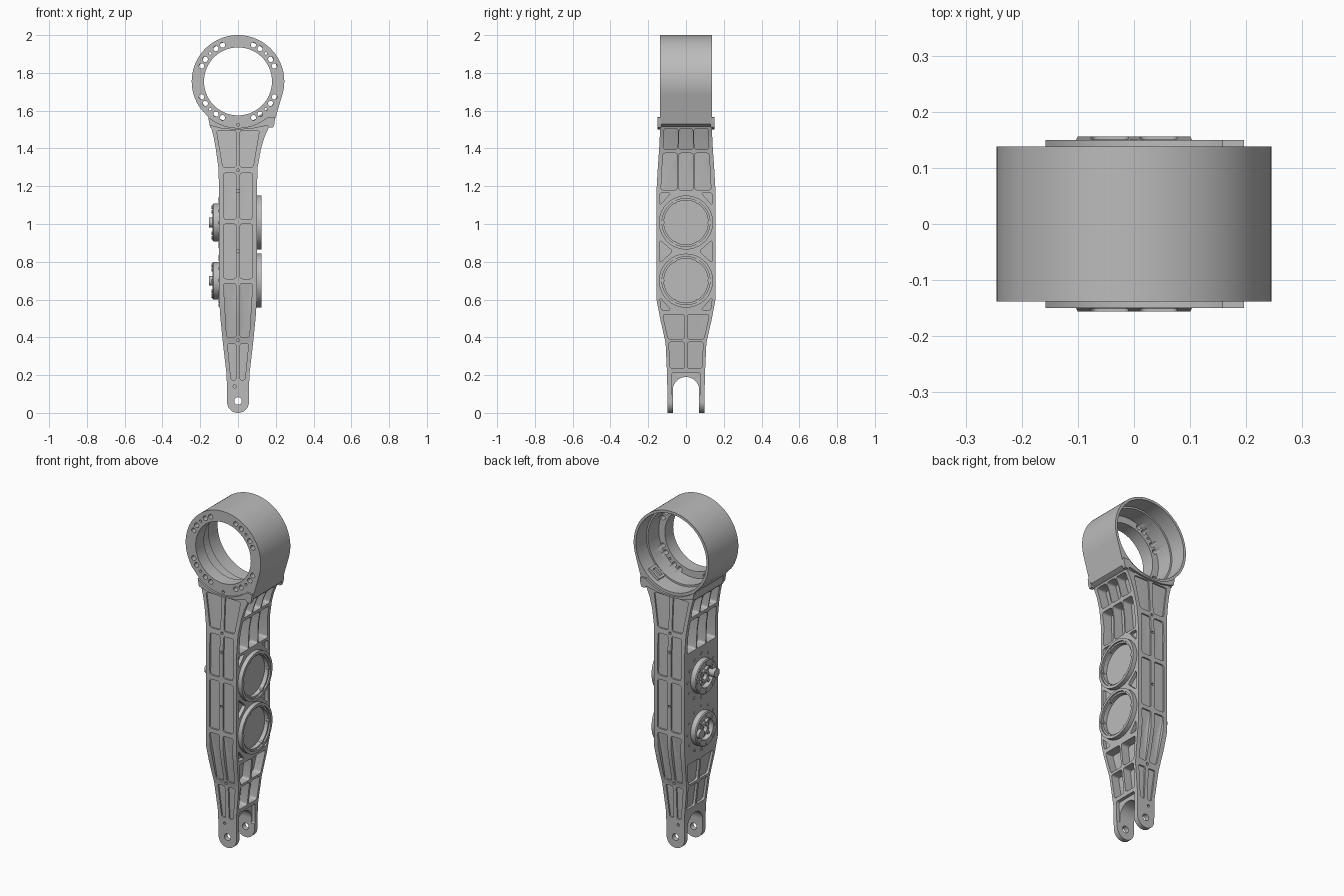
import bpy, bmesh
from math import sin, cos, pi, radians
from mathutils import Vector

if "Cube" in bpy.data.objects:
    bpy.data.objects.remove(bpy.data.objects["Cube"])

metal = bpy.data.materials.new("machined grey metal")
metal.use_nodes = True
metal.diffuse_color = (0.5, 0.5, 0.5, 1)
metal.node_tree.nodes["Principled BSDF"].inputs["Base Color"].default_value = metal.diffuse_color

RING_Z = 1.755
HUBS = (1.008, 0.7)

# Leg outline: height, left edge, right edge, half depth
OUTLINE = [(0.058, -0.058, 0.058, 0.098), (0.2, -0.06, 0.06, 0.1), (0.37, -0.08, 0.08, 0.108),
           (0.5, -0.093, 0.093, 0.137), (0.6, -0.1, 0.1, 0.156), (1.18, -0.1, 0.1, 0.156),
           (1.3, -0.104, 0.104, 0.149), (1.4, -0.118, 0.122, 0.142), (1.46, -0.129, 0.14, 0.139),
           (1.515, -0.143, 0.165, 0.137)]


def leg_at(z, column):
    z = min(max(z, OUTLINE[0][0]), OUTLINE[-1][0])
    for a, b in zip(OUTLINE, OUTLINE[1:]):
        if z <= b[0]:
            return a[column] + (b[column] - a[column]) * (z - a[0]) / (b[0] - a[0])


# Positions on a leg face, sunk by k
def depth_face(side):
    return lambda u, z, k: (u, side * (leg_at(z, 3) - k), z)


def width_face(side):
    column = 2 if side > 0 else 1
    return lambda u, z, k: (leg_at(z, column) - side * k, u, z)


def circle(u, z, r, n=48, start=0, end=360):
    steps = n if end - start == 360 else n - 1
    angles = [radians(start + (end - start) * i / steps) for i in range(n)]
    return [(u + r * cos(a), z + r * sin(a)) for a in angles]


def rounded(corners, n=5):
    pts = [Vector(c) for c in corners]
    r = min(0.014, 0.35 * min((p - pts[i - 1]).length for i, p in enumerate(pts)))
    result = []
    for i, p in enumerate(pts):
        a = p + (pts[i - 1] - p).normalized() * r
        b = p + (pts[(i + 1) % len(pts)] - p).normalized() * r
        for k in range(n):
            t = k / (n - 1)
            result.append(tuple(a * (1 - t) ** 2 + p * 2 * t * (1 - t) + b * t * t))
    return result


def prism(bm, first, second, fan=False):
    rows = [[bm.verts.new(p) for p in loop] for loop in (first, second)]
    n = len(first)
    for i in range(n):
        j = (i + 1) % n
        bm.faces.new((rows[0][i], rows[0][j], rows[1][j], rows[1][i]))
    for row in rows:
        if fan:
            centre = bm.verts.new(sum((v.co for v in row), Vector()) / n)
            for i in range(n):
                bm.faces.new((row[i], row[(i + 1) % n], centre))
        else:
            bm.faces.new(row)


def bar(bm, outline, axis, lo, hi):
    place = (lambda k, u, z: (k, u, z)) if axis == "x" else (lambda k, u, z: (u, k, z))
    prism(bm, [place(lo, *p) for p in outline], [place(hi, *p) for p in outline])


def finish(name, bm, smooth=True):
    bmesh.ops.recalc_face_normals(bm, faces=bm.faces)
    mesh = bpy.data.meshes.new(name)
    bm.to_mesh(mesh)
    bm.free()
    mesh.materials.append(metal)
    obj = bpy.data.objects.new(name, mesh)
    bpy.context.collection.objects.link(obj)
    if smooth:
        shade(obj)
    return obj


def shade(obj):
    bpy.ops.object.select_all(action="DESELECT")
    obj.select_set(True)
    bpy.context.view_layer.objects.active = obj
    bpy.ops.object.shade_smooth_by_angle(angle=radians(30))


def height(mesh):
    levels = [v.co.z for v in mesh.vertices] or [0]
    return max(levels) - min(levels)


# Subtract a cutter, keeping the first solver result that leaves the part whole
def cut(obj, bm):
    cutter = finish("cutter", bm, smooth=False)
    cutter.hide_render = True
    mod = obj.modifiers.new("cut", "BOOLEAN")
    mod.operation, mod.object = "DIFFERENCE", cutter
    for solver in ("EXACT", "MANIFOLD", "FLOAT"):
        mod.solver = solver
        bpy.context.view_layer.update()
        graph = bpy.context.evaluated_depsgraph_get()
        mesh = bpy.data.meshes.new_from_object(obj.evaluated_get(graph))
        if height(mesh) > 0.95 * height(obj.data):
            obj.data = mesh
            break
    obj.modifiers.remove(mod)
    bpy.data.objects.remove(cutter)


def pocket(obj, corners, place, depth):
    bm = bmesh.new()
    outline = rounded(corners)
    prism(bm, [place(u, z, -0.02) for u, z in outline],
          [place(u, z, depth) for u, z in outline], fan=True)
    cut(obj, bm)


def lathe(name, profile, z, n=56):
    bm = bmesh.new()
    rows = [[bm.verts.new((x, r * cos(2 * pi * i / n), z + r * sin(2 * pi * i / n)))
             for i in range(n)] for r, x in profile]
    for a, b in zip(rows, rows[1:]):
        for i in range(n):
            j = (i + 1) % n
            bm.faces.new((a[i], a[j], b[j], b[i]))
    bmesh.ops.remove_doubles(bm, verts=bm.verts, dist=0.0001)
    return finish(name, bm)


# Leg body with rounded foot
bm = bmesh.new()
foot = [(0.058 * (1 - cos(t)), -0.058 * sin(t), 0.058 * sin(t), 0.098)
        for t in (pi / 2 * (i + 0.5) / 10 for i in range(10))]
rows = [[bm.verts.new(p) for p in ((l, -d, z), (r, -d, z), (r, d, z), (l, d, z))]
        for z, l, r, d in foot + OUTLINE]
for a, b in zip(rows, rows[1:]):
    for i in range(4):
        j = (i + 1) % 4
        bm.faces.new((a[i], a[j], b[j], b[i]))
bm.faces.new(rows[0])
bm.faces.new(rows[-1])
leg = finish("leg_body", bm, smooth=False)

# Fork opening and pivot hole
bm = bmesh.new()
bar(bm, [(0.07, -0.1)] + circle(0, 0.12, 0.07, 24, 0, 180) + [(-0.07, -0.1)], "x", -0.3, 0.3)
cut(leg, bm)
bm = bmesh.new()
bar(bm, circle(0, 0.063, 0.02, 24), "y", -0.3, 0.3)
cut(leg, bm)

# Pockets and small holes in the front and back faces
ROWS = [(1.3, 1.495, 0.08, 0.113), (1.025, 1.27, 0.075, 0.077), (0.71, 1.0, 0.077, 0.077),
        (0.4, 0.685, 0.06, 0.077), (0.175, 0.365, 0.037, 0.056)]
for side in (-1, 1):
    face = depth_face(side)
    for low, high, w_low, w_high in ROWS:
        for m in (-1, 1):
            pocket(leg, [(m * 0.011, low), (m * w_low, low), (m * w_high, high), (m * 0.011, high)], face, 0.009)
    bm = bmesh.new()
    for u, z in ((0, 1.285), (0, 1.175), (0, 0.855), (0, 0.385), (-0.018, 0.14)):
        bar(bm, circle(u, z, 0.008, 12), "y", side * (leg_at(z, 3) - 0.015), side * 0.2)
    cut(leg, bm)

# Ribbed pockets in the two sides
for side in (-1, 1):
    face = width_face(side)
    for low, high in ((1.395, 1.505), (1.18, 1.375)):
        dl, dh = leg_at(low, 3), leg_at(high, 3)
        for a, b in ((-0.85, -0.31), (-0.26, 0.26), (0.31, 0.85)):
            pocket(leg, [(a * dl, low), (b * dl, low), (b * dh, high), (a * dh, high)], face, 0.06)
    for low, high in ((0.39, 0.52), (0.235, 0.375)):
        a, b = leg_at(low, 3) - 0.018, leg_at(high, 3) - 0.018
        for m in (-1, 1):
            pocket(leg, [(m * 0.007, low), (m * a, low), (m * b, high), (m * 0.007, high)], face,
                   0.05 if side > 0 else 0.015)
for m in (-1, 1):
    for corners in ([(0.138, 0.915), (0.138, 0.795), (0.07, 0.855)],
                    [(0.138, 1.165), (0.138, 1.1), (0.08, 1.165)],
                    [(0.132, 0.545), (0.138, 0.61), (0.08, 0.545)]):
        pocket(leg, [(m * u, z) for u, z in corners], width_face(1), 0.02)
pocket(leg, [(-0.075, 0.09), (0.075, 0.09), (0.075, 0.213), (-0.075, 0.213)], width_face(1), 0.02)
for z in HUBS:
    bm = bmesh.new()
    bar(bm, circle(0, z, 0.135), "x", 0.07, 0.2)
    cut(leg, bm)
shade(leg)

# Ring housing with stepped bore and bolt holes
bm = bmesh.new()
base = [(-0.152, 1.56), (-0.147, 1.512), (-0.08, 1.506), (0, 1.503), (0.08, 1.506), (0.155, 1.512),
        (0.189, 1.53), (0.198, 1.56)]
bar(bm, circle(0, RING_Z, 0.245, 72, -18, 215) + base, "y", -0.138, 0.138)
housing = finish("ring_housing", bm, smooth=False)
for r, lo in ((0.18, -0.3), (0.22, -0.06), (0.23, 0.04)):
    bm = bmesh.new()
    bar(bm, circle(0, RING_Z, r, 72), "y", lo, 0.3)
    cut(housing, bm)
bm = bmesh.new()
for quarter in (45, 135, 225, 315):
    for offset, r in ((-22, 0.014), (-11, 0.014), (0, 0.007), (11, 0.014), (22, 0.014)):
        a = radians(quarter + offset)
        bar(bm, circle(0.209 * cos(a), RING_Z + 0.209 * sin(a), r, 16), "y", -0.2, -0.03)
bar(bm, circle(0, 1.525, 0.008, 12), "y", -0.2, -0.12)
cut(housing, bm)
shade(housing)

# Raised collars under the ring on both faces
for name, side in (("front_collar", -1), ("back_collar", 1)):
    bm = bmesh.new()
    arc = circle(0, RING_Z, 0.246, 28, 230, 310)
    edge = [(0.196, 1.565), (0.193, 1.53), (0.185, 1.51), (0.165, 1.51), (0.155, 1.522),
            (0.08, 1.506), (0, 1.499), (-0.08, 1.504), (-0.15, 1.522)]
    bar(bm, arc + edge, "y", side * 0.13, side * 0.15)
    finish(name, bm)

# Slotted pad inside the bore
bm = bmesh.new()
a = radians(-52)
out, along = Vector((cos(a), sin(a))), Vector((-sin(a), cos(a)))
mid = Vector((0, RING_Z)) + out * 0.222


def pad(u0, u1, lo, hi):
    bar(bm, [mid + along * u + out * v for u, v in ((u0, -0.01), (u1, -0.01), (u1, 0.012), (u0, 0.012))],
        "y", lo, hi)


for lo in (0.05, 0.095):
    pad(-0.04, 0.04, lo, lo + 0.015)
for u in (-0.04, 0.025):
    pad(u, u + 0.015, 0.06, 0.1)
finish("bore_pad", bm)

# Round covers on one side, bearing flanges with stubs on the other
for name, z, stub_y in (("upper", HUBS[0], -0.07), ("lower", HUBS[1], 0.07)):
    lathe(name + "_cover", [(0, 0.06), (0.143, 0.06), (0.143, 0.125), (0.127, 0.125), (0.127, 0.116),
                            (0.117, 0.116), (0.117, 0.092), (0, 0.092)], z)
    lathe(name + "_flange", [(0, -0.08), (0.1, -0.08), (0.1, -0.13), (0.095, -0.135), (0.062, -0.135),
                             (0.062, -0.106), (0.036, -0.106), (0.036, -0.125), (0.02, -0.125),
                             (0.02, -0.104), (0, -0.104)], z)
    bm = bmesh.new()
    bar(bm, circle(stub_y, z, 0.026, 24), "x", -0.11, -0.153)
    for r, count, size, lo, hi in ((0.081, 8, 0.01, -0.13, -0.139), (0.128, 12, 0.008, -0.095, -0.104),
                                   (0.122, 6, 0.009, 0.1, 0.121)):
        for u, v in circle(0, z, r, count):
            bar(bm, circle(u, v, size, 12), "x", lo, hi)
    for k in range(4):
        c, s = cos(k * pi / 2 + pi / 4), sin(k * pi / 2 + pi / 4)
        bar(bm, [(p * c - q * s, z + p * s + q * c) for p, q in
                 ((0.03, -0.008), (0.066, -0.008), (0.066, 0.008), (0.03, 0.008))], "x", -0.1, -0.122)
    finish(name + "_bolts_and_stub", bm)
